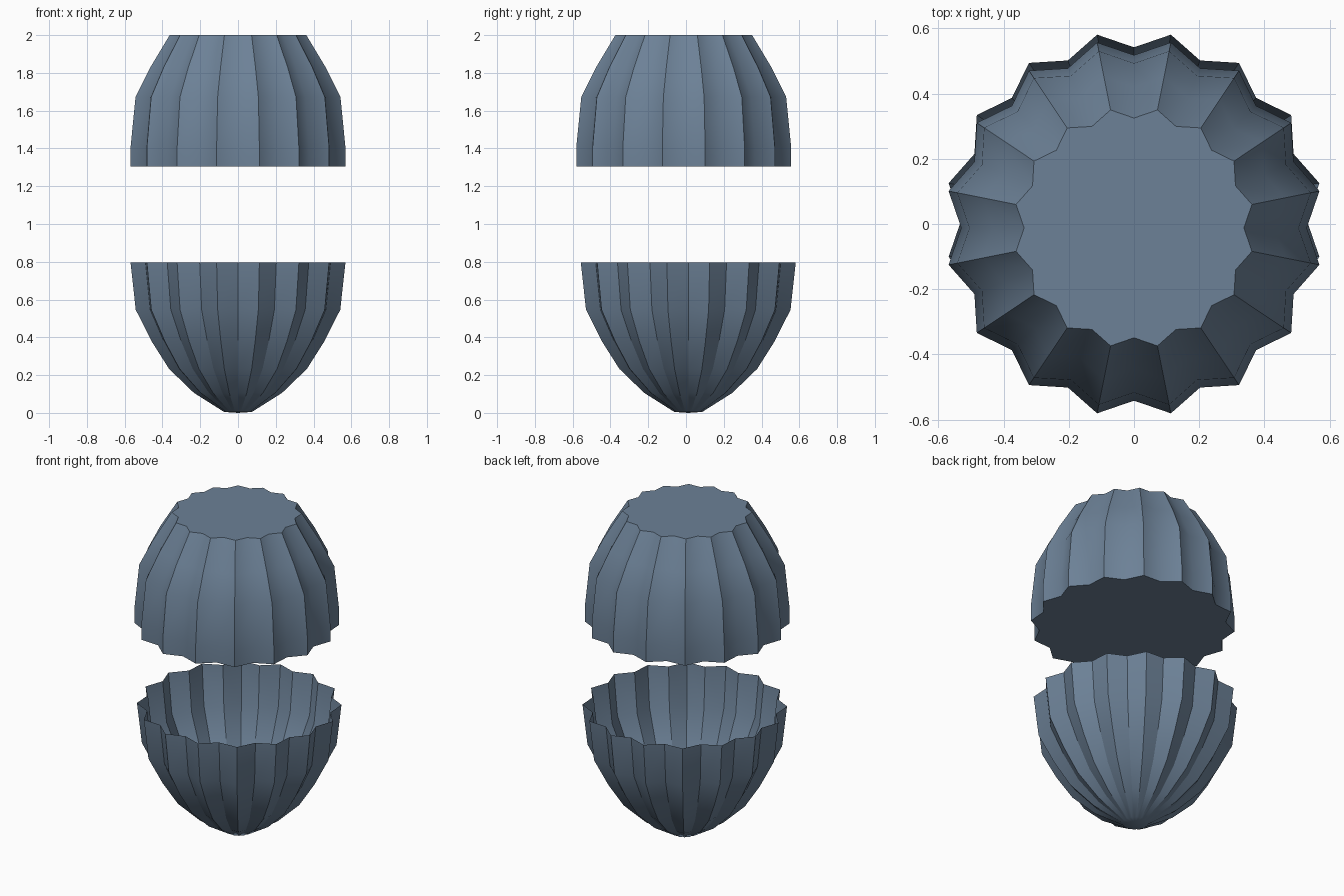
import bpy, bmesh, math

if "Cube" in bpy.data.objects:
    bpy.data.objects.remove(bpy.data.objects["Cube"])

RIBS = 16
N = RIBS * 2

# Slate blue material
slate = bpy.data.materials.new("slate_blue")
slate.diffuse_color = (0.151, 0.22, 0.308, 1)
slate.use_nodes = True
slate.node_tree.nodes["Principled BSDF"].inputs["Base Color"].default_value = slate.diffuse_color

def fluted_shell(name, profile, shift_y, closed, sharp_valleys):
    """Loft star-shaped rings: profile rows are (z, ridge radius, valley radius)."""
    bm = bmesh.new()
    rings = []
    for z, ridge, valley in profile:
        ring = []
        for i in range(N):
            a = math.pi * i / RIBS
            r = ridge if i % 2 else valley
            ring.append(bm.verts.new((r * math.cos(a), r * math.sin(a) + shift_y, z)))
        rings.append(ring)
    for low, high in zip(rings, rings[1:]):
        for i in range(N):
            j = (i + 1) % N
            bm.faces.new((low[i], low[j], high[j], high[i]))
    for f in bm.faces:
        f.smooth = True
    # crisp flutes along the length
    for low, high in zip(rings, rings[1:]):
        for i in range(N):
            if i % 2 or sharp_valleys:
                bm.edges.get((low[i], high[i])).smooth = False
    if closed:
        # flat ends
        bm.faces.new(rings[0][::-1])
        bm.faces.new(rings[-1])
        for ring in (rings[0], rings[-1]):
            for i in range(N):
                bm.edges.get((ring[i], ring[(i + 1) % N])).smooth = False
    else:
        # shallow pointed base
        tip = bm.verts.new((0, shift_y, 0))
        for i in range(N):
            f = bm.faces.new((tip, rings[0][(i + 1) % N], rings[0][i]))
            f.smooth = True
    mesh = bpy.data.meshes.new(name)
    bm.to_mesh(mesh)
    bm.free()
    mesh.materials.append(slate)
    obj = bpy.data.objects.new(name, mesh)
    bpy.context.collection.objects.link(obj)
    return obj

# Open lower cup
fluted_shell("lower_cup", [
    (0.005, 0.075, 0.068),
    (0.106, 0.238, 0.217),
    (0.233, 0.372, 0.339),
    (0.377, 0.465, 0.424),
    (0.546, 0.552, 0.503),
    (0.796, 0.58, 0.53),
], 0.012, False, True)

# Closed upper dome
fluted_shell("upper_dome", [
    (1.305, 0.58, 0.53),
    (1.406, 0.58, 0.53),
    (1.672, 0.553, 0.505),
    (1.83, 0.473, 0.432),
    (2.00, 0.369, 0.337),
], -0.012, True, False)
